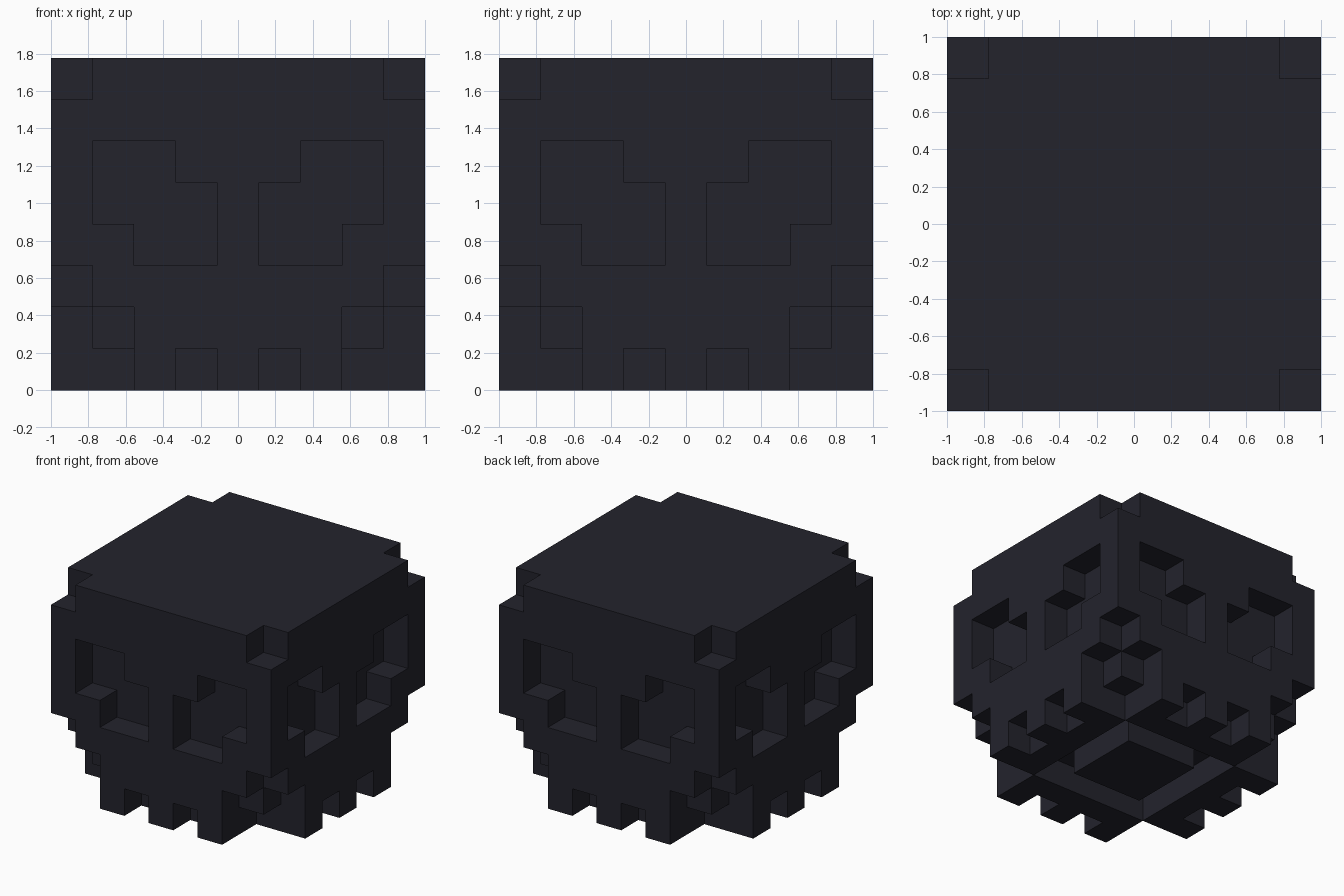
import bpy, bmesh
from math import radians
from mathutils import Vector

cube = bpy.data.objects.get("Cube")
if cube:
    bpy.data.objects.remove(cube, do_unlink=True)

N, ROWS = 9, 8
SIZE = 2 / N

# one dark slate colour
COLOUR = (0.0168, 0.0168, 0.0255, 1)
slate = bpy.data.materials.new("dark_slate")
slate.use_nodes = True
slate.diffuse_color = COLOUR
slate.node_tree.nodes["Principled BSDF"].inputs["Base Color"].default_value = COLOUR

# Blocks carved away per row, as (depth from nearest side, distance along it)
CARVED = {
    7: {(0, 0)},                                  # top corners
    5: {(0, 1), (0, 2)},                          # eye sockets
    4: {(0, 1), (0, 2), (0, 3)},
    3: {(0, 2), (0, 3)},
    2: {(0, 0)},                                  # cheek steps
    1: {(0, 0), (0, 1)},
    0: {(0, 0), (0, 1), (1, 1), (0, 3),           # tooth gaps
        (2, 2), (2, 3), (2, 4)},                  # recess under the jaw
}


def solid(x, y, z):
    """True where a block stands; all four sides are alike."""
    if not (0 <= x < N and 0 <= y < N and 0 <= z < ROWS):
        return False
    fold = tuple(sorted((min(x, N - 1 - x), min(y, N - 1 - y))))
    return fold not in CARVED.get(z, ())


def build_part(name, rows):
    """Make the exposed block faces of some rows into one clean object."""
    bm = bmesh.new()
    for z in rows:
        for x in range(N):
            for y in range(N):
                if not solid(x, y, z):
                    continue
                centre = Vector((x + 0.5, y + 0.5, z + 0.5))
                for axis in range(3):
                    for sign in (-1, 1):
                        n = Vector((0, 0, 0))
                        n[axis] = sign
                        if solid(x + int(n.x), y + int(n.y), z + int(n.z)):
                            continue
                        u = Vector((0, 0, 0))
                        u[(axis + 1) % 3] = 1
                        v = n.cross(u)
                        ring = (-u - v, u - v, u + v, v - u)
                        bm.faces.new([bm.verts.new(centre + (n + c) / 2) for c in ring])
    bmesh.ops.remove_doubles(bm, verts=bm.verts, dist=0.01)
    bmesh.ops.dissolve_limit(bm, angle_limit=radians(1), verts=bm.verts, edges=bm.edges)
    for v in bm.verts:
        v.co = Vector((v.co.x - N / 2, v.co.y - N / 2, v.co.z)) * SIZE
    mesh = bpy.data.meshes.new(name)
    bm.to_mesh(mesh)
    bm.free()
    mesh.materials.append(slate)
    bpy.context.collection.objects.link(bpy.data.objects.new(name, mesh))


build_part("cranium", range(3, ROWS))
build_part("cheeks", (1, 2))
build_part("teeth", (0,))
